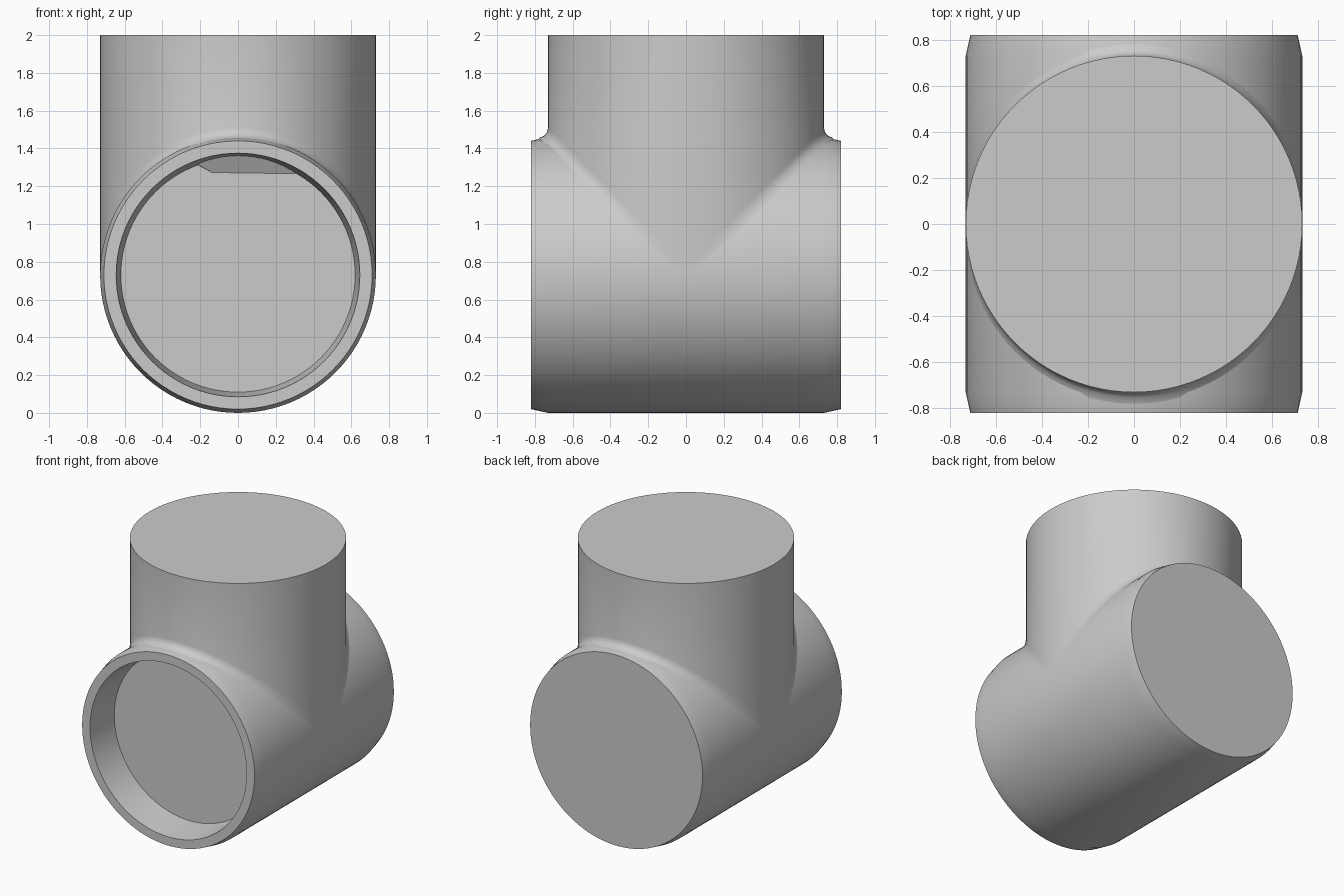
import bpy, bmesh
from math import sin, cos, pi

SEG = 96
R = 0.73          # radius of both pipes
HALF = 0.82       # half length of the main pipe
FILLET = 0.05

if "Cube" in bpy.data.objects:
    bpy.data.objects.remove(bpy.data.objects["Cube"], do_unlink=True)

grey = bpy.data.materials.new("light grey")
grey.use_nodes = True
colour = (0.6, 0.6, 0.6, 1)
grey.diffuse_color = colour
grey.node_tree.nodes["Principled BSDF"].inputs["Base Color"].default_value = colour


def loft(name, rings):
    """Join rings of points with quads and cap the first and last ring."""
    bm = bmesh.new()
    loops = [[bm.verts.new(p) for p in ring] for ring in rings]
    for a, b in zip(loops, loops[1:]):
        for i in range(SEG):
            j = (i + 1) % SEG
            bm.faces.new((a[i], a[j], b[j], b[i]))
    bm.faces.new(loops[0][::-1])
    bm.faces.new(loops[-1])
    bmesh.ops.recalc_face_normals(bm, faces=bm.faces)
    mesh = bpy.data.meshes.new(name)
    bm.to_mesh(mesh)
    bm.free()
    mesh.materials.append(grey)
    obj = bpy.data.objects.new(name, mesh)
    bpy.context.collection.objects.link(obj)
    bpy.ops.object.select_all(action='DESELECT')
    obj.select_set(True)
    bpy.context.view_layer.objects.active = obj
    bpy.ops.object.shade_smooth_by_angle(angle=0.5)
    return obj


angles = [2 * pi * i / SEG for i in range(SEG)]

# Main pipe: recessed front socket, chamfered ends, closed back
profile = [(0.62, -0.57), (0.645, -HALF), (0.71, -HALF), (R, -R),
           (R, R), (0.71, HALF)]
loft("main_pipe", [[(r * cos(a), y, R + r * sin(a)) for a in angles]
                   for r, y in profile])


# Branch pipe: mitred onto the main pipe with a small blended joint
def branch_ring(out, up):
    ring = []
    for a in angles:
        y = R * sin(a)
        side = max(-1, min(1, y / 0.2))
        ring.append((R * cos(a), y + side * out * FILLET,
                     R + abs(y) + up * FILLET))
    return ring


top = [(R * cos(a), R * sin(a), 2) for a in angles]
loft("branch_pipe", [top, branch_ring(0, 1), branch_ring(0.12, 0.5),
                     branch_ring(0.45, 0.12), branch_ring(1, -0.1)])
